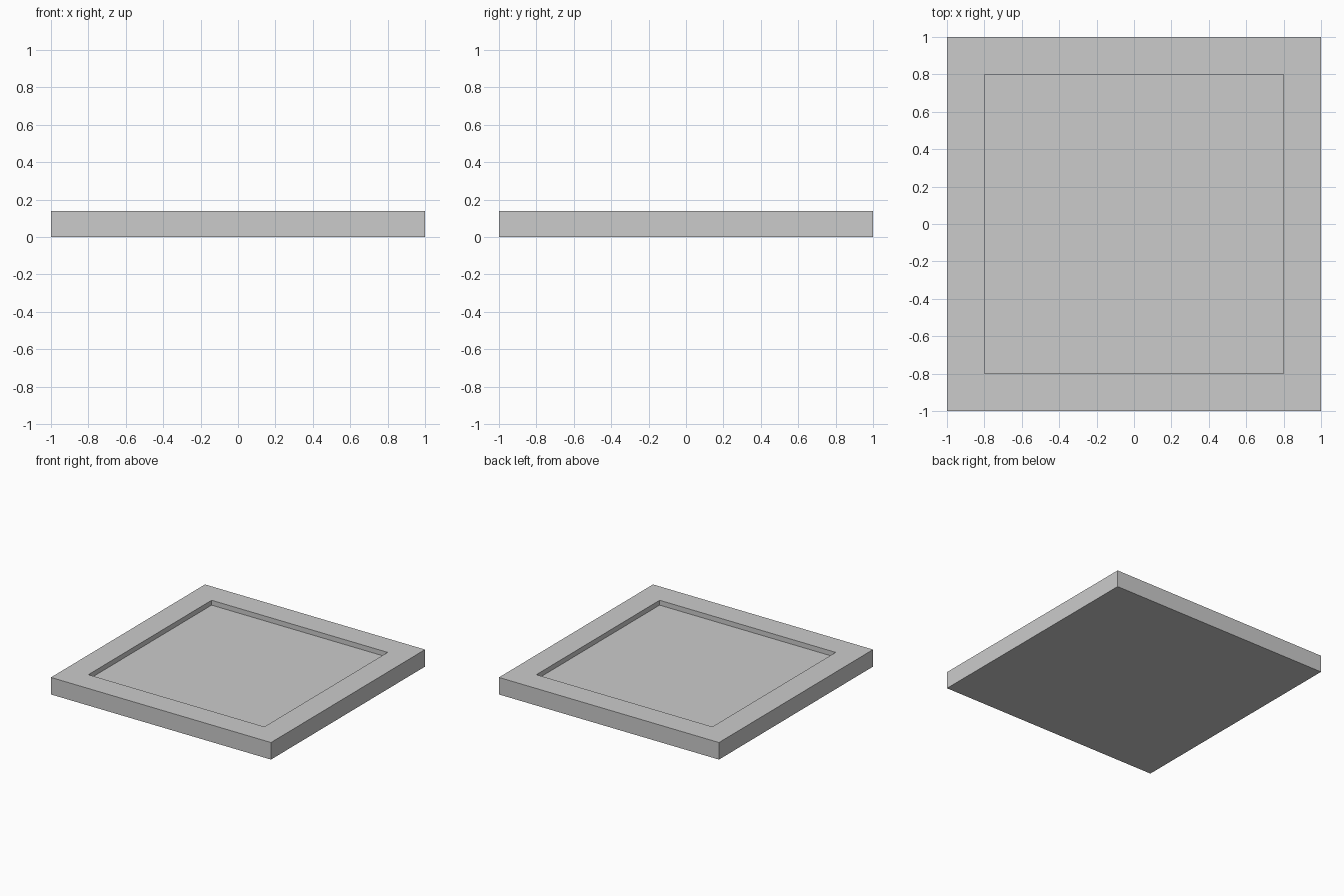
import bpy, bmesh

if "Cube" in bpy.data.objects:
    bpy.data.objects.remove(bpy.data.objects["Cube"])

SIZE, HEIGHT = 2.0, 0.14
RIM, DEPTH = 0.2, 0.04

# Square slab standing on the ground
bm = bmesh.new()
bmesh.ops.create_cube(bm, size=1.0)
bmesh.ops.scale(bm, vec=(SIZE, SIZE, HEIGHT), verts=bm.verts)
bmesh.ops.translate(bm, vec=(0, 0, HEIGHT / 2), verts=bm.verts)
bm.normal_update()

# Raised rim: inset the top face, then extrude it down as the recess floor
top = max(bm.faces, key=lambda f: f.calc_center_median().z)
bmesh.ops.inset_region(bm, faces=[top], thickness=RIM, use_even_offset=True)
floor = bmesh.ops.extrude_discrete_faces(bm, faces=[top])["faces"][0]
bmesh.ops.translate(bm, vec=(0, 0, -DEPTH), verts=floor.verts)
bmesh.ops.recalc_face_normals(bm, faces=bm.faces)

mesh = bpy.data.meshes.new("recessed_tray")
bm.to_mesh(mesh)
bm.free()
tray = bpy.data.objects.new("recessed_tray", mesh)
bpy.context.collection.objects.link(tray)
